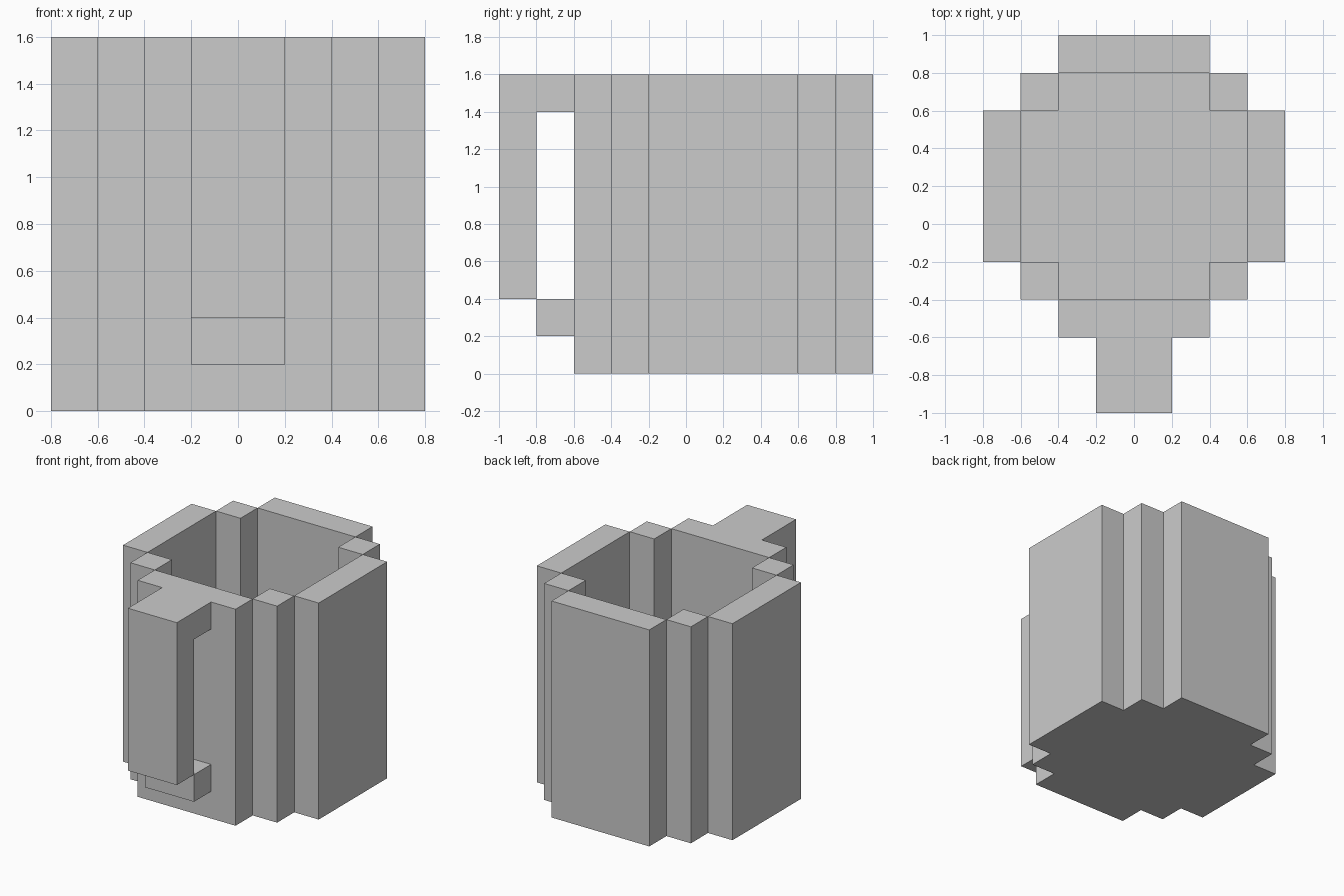
import bpy, bmesh

if "Cube" in bpy.data.objects:
    bpy.data.objects.remove(bpy.data.objects["Cube"])

HEIGHT, FLOOR, MID_Y = 1.6, 0.2, 0.2


def finish(name, bm):
    mesh = bpy.data.meshes.new(name)
    bm.to_mesh(mesh)
    bm.free()
    obj = bpy.data.objects.new(name, mesh)
    bpy.context.collection.objects.link(obj)
    return obj


def mirrored_loop(quarter):
    """Counter-clockwise stepped outline from one quarter (relative to the cup axis)."""
    half = quarter + [(-x, y) for x, y in reversed(quarter)]
    full = half + [(x, -y) for x, y in reversed(half)]
    return [(x, y + MID_Y) for x, y in full]


def add_face(bm, coords):
    return bm.faces.new([bm.verts.new(c) for c in coords])


def add_sides(bm, loop, z0, z1):
    for (ax, ay), (bx, by) in zip(loop, loop[1:] + loop[:1]):
        add_face(bm, [(ax, ay, z0), (bx, by, z0), (bx, by, z1), (ax, ay, z1)])


def profile_block(name, profile, half_width):
    """Extrude a (y, z) profile across x."""
    bm = bmesh.new()
    face = add_face(bm, [(-half_width, y, z) for y, z in profile])
    ext = bmesh.ops.extrude_face_region(bm, geom=[face], use_keep_orig=True)
    verts = [v for v in ext["geom"] if isinstance(v, bmesh.types.BMVert)]
    bmesh.ops.translate(bm, verts=verts, vec=(2 * half_width, 0, 0))
    bmesh.ops.recalc_face_normals(bm, faces=bm.faces[:])
    return finish(name, bm)


# Cup body: stepped outer wall, stepped cavity and floor
outer = mirrored_loop([(0.8, 0.4), (0.6, 0.4), (0.6, 0.6), (0.4, 0.6), (0.4, 0.8)])
inner = mirrored_loop([(0.6, 0.4), (0.4, 0.4), (0.4, 0.6)])
bm = bmesh.new()
add_sides(bm, outer, 0, HEIGHT)
add_sides(bm, inner[::-1], FLOOR, HEIGHT)
add_face(bm, [(x, y, 0) for x, y in reversed(outer)])
add_face(bm, [(x, y, FLOOR) for x, y in inner])

# Rim: long strips on four sides and a small square at each corner step
strips = [(sx * 0.7, 0, 0.1, 0.4) for sx in (-1, 1)]
strips += [(0, sy * 0.7, 0.4, 0.1) for sy in (-1, 1)]
strips += [(sx * 0.5, sy * 0.5, 0.1, 0.1) for sx in (-1, 1) for sy in (-1, 1)]
for cx, cy, hx, hy in strips:
    add_face(bm, [(cx + sx * hx, cy + MID_Y + sy * hy, HEIGHT)
                  for sx, sy in ((-1, -1), (1, -1), (1, 1), (-1, 1))])
bmesh.ops.remove_doubles(bm, verts=bm.verts[:], dist=0.001)
finish("cup_body", bm)

# Handle: hooked grip from the rim, and the lower stub it meets at an edge
profile_block("handle_grip", [(-0.6, 1.6), (-1.0, 1.6), (-1.0, 0.4),
                              (-0.8, 0.4), (-0.8, 1.4), (-0.6, 1.4)], 0.2)
profile_block("handle_lower_stub", [(-0.6, 0.4), (-0.8, 0.4),
                                    (-0.8, 0.2), (-0.6, 0.2)], 0.2)
